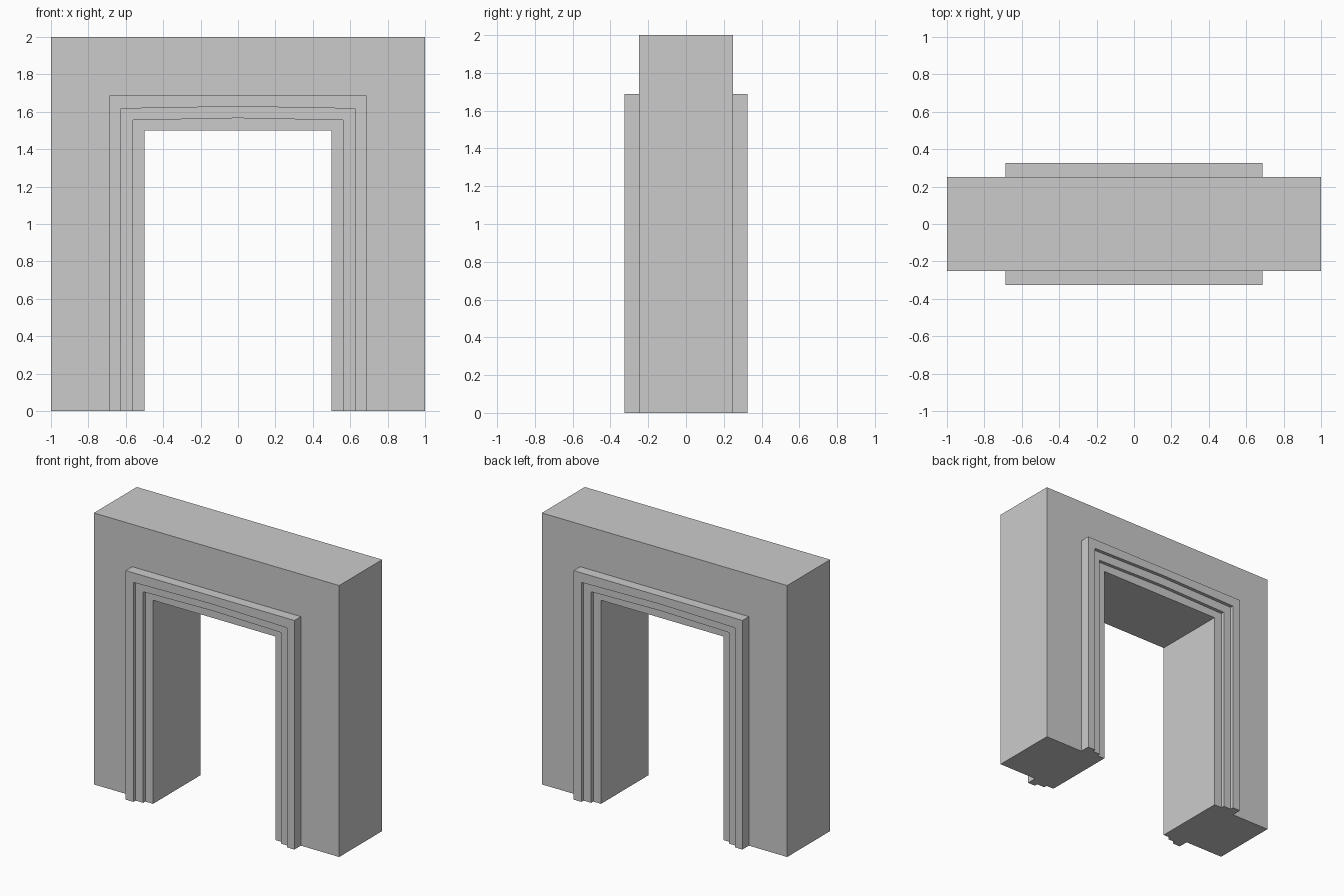
import bpy
import bmesh

if "Cube" in bpy.data.objects:
    bpy.data.objects.remove(bpy.data.objects["Cube"])


def contour(half_w, z_corner, z_peak):
    """Door-shaped line: up the left jamb, over the head, down the right jamb."""
    return [(-half_w, 0), (-half_w, z_corner), (0, z_peak),
            (half_w, z_corner), (half_w, 0)]


# Door-shaped lines from the wall outline in to the opening
wall = contour(1.0, 2.0, 2.0)
outer = contour(0.6875, 1.6875, 1.6875)
middle = contour(0.625, 1.617, 1.628)
inner = contour(0.5625, 1.555, 1.566)
opening = contour(0.5, 1.5, 1.5)

# Stepped cross-section of the front half: (line, distance from centre plane)
half = [(wall, 0.25), (outer, 0.25),
        (outer, 0.325), (middle, 0.325),
        (middle, 0.30), (inner, 0.30),
        (inner, 0.275), (opening, 0.275)]
section = [(c, -y) for c, y in half] + [(c, y) for c, y in reversed(half)]

# Wall with stepped door casing on both faces, as one closed skin
bm = bmesh.new()
rows = [[bm.verts.new((x, y, z)) for x, z in c] for c, y in section]
for i, a in enumerate(rows):
    b = rows[(i + 1) % len(rows)]
    for j in range(len(a) - 1):
        bm.faces.new((a[j], a[j + 1], b[j + 1], b[j]))

# Feet of the two jambs
for end in (0, -1):
    bm.faces.new([r[end] for r in rows])

bmesh.ops.recalc_face_normals(bm, faces=bm.faces)
mesh = bpy.data.meshes.new("doorway_wall")
bm.to_mesh(mesh)
bm.free()
bpy.context.collection.objects.link(bpy.data.objects.new("doorway_wall", mesh))
